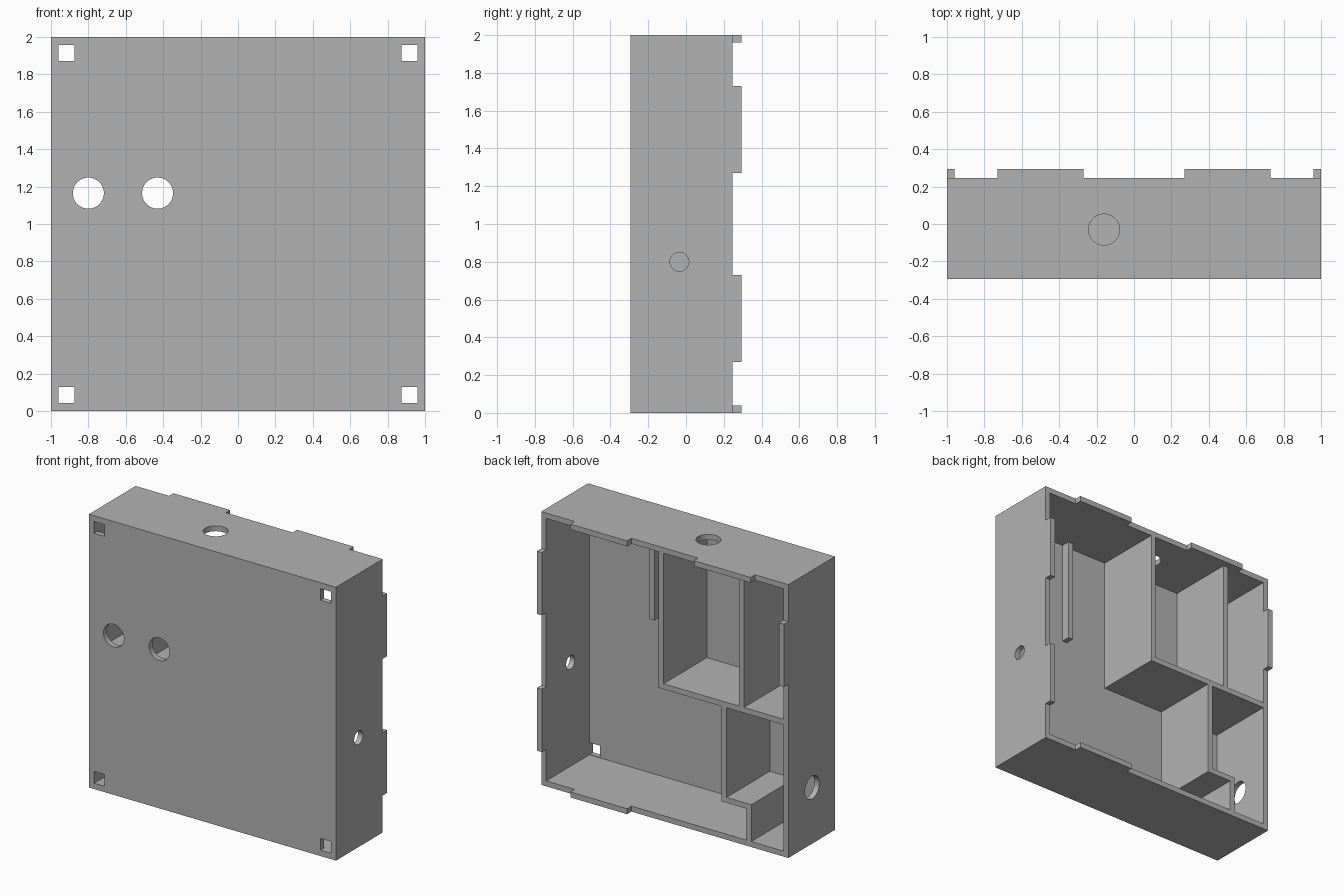
import bpy, bmesh, math
from mathutils import Matrix, Vector

cube = bpy.data.objects.get("Cube")
if cube:
    bpy.data.objects.remove(cube, do_unlink=True)

grey = bpy.data.materials.new("light_grey")
grey.use_nodes = True
grey.diffuse_color = (0.45, 0.45, 0.45, 1)
grey.node_tree.nodes["Principled BSDF"].inputs["Base Color"].default_value = (0.45, 0.45, 0.45, 1)

FRONT, RIM, LIP = -0.295, 0.245, 0.295   # depth of front face, wall rim and tab tips
WALL = 0.04
IN = 1 - WALL                            # inner face of the side walls


def add_box(bm, x0, x1, y0, y1, z0, z1):
    size = Vector((x1 - x0, y1 - y0, z1 - z0))
    mid = Vector((x0 + x1, y0 + y1, z0 + z1)) / 2
    bmesh.ops.create_cube(bm, size=1, matrix=Matrix.Translation(mid) @ Matrix.Diagonal((*size, 1)))


def add_pocket(bm, outline):
    """Extrude an x-z outline from the floor out past the rim."""
    face = bm.faces.new([bm.verts.new((x, FRONT + WALL, z)) for x, z in outline])
    out = bmesh.ops.extrude_face_region(bm, geom=[face])["geom"]
    bmesh.ops.translate(bm, vec=(0, 0.7, 0), verts=[v for v in out if isinstance(v, bmesh.types.BMVert)])


def add_bore(bm, centre, axis, radius):
    turn = Vector((0, 0, 1)).rotation_difference(Vector(axis)).to_matrix().to_4x4()
    bmesh.ops.create_cone(bm, cap_ends=True, segments=48, radius1=radius, radius2=radius,
                          depth=0.16, matrix=Matrix.Translation(centre) @ turn)


def make(name, bm):
    bmesh.ops.recalc_face_normals(bm, faces=bm.faces)
    mesh = bpy.data.meshes.new(name)
    bm.to_mesh(mesh)
    bm.free()
    mesh.materials.append(grey)
    obj = bpy.data.objects.new(name, mesh)
    bpy.context.collection.objects.link(obj)
    return obj


# Solid block of the case
bm = bmesh.new()
add_box(bm, -1, 1, FRONT, RIM, 0, 2)
case = make("case", bm)

# Compartments, leaving the outer walls and dividers
bm = bmesh.new()
add_pocket(bm, [(IN, WALL), (IN, 2 - WALL), (0.05, 2 - WALL), (0.05, 0.965),
                (-0.46, 0.965), (-0.46, 0.27), (-0.66, 0.27), (-0.66, WALL)])
add_pocket(bm, [(-0.50, 0.31), (-0.50, 0.965), (-IN, 0.965), (-IN, WALL), (-0.70, WALL), (-0.70, 0.31)])
for a, b in ((0.01, -0.60), (-0.64, -IN)):
    add_pocket(bm, [(a, 1.005), (a, 2 - WALL), (b, 2 - WALL), (b, 1.005)])
pockets = make("pocket_cutter", bm)

# Closing tabs on the rim and the board rail on the floor
bm = bmesh.new()
for a in (0.27, -0.73):
    add_box(bm, a, a + 0.46, RIM - 0.02, LIP, 2 - WALL, 2)           # top
    add_box(bm, IN, 1, RIM - 0.02, LIP, a + 1, a + 1.46)             # left side
add_box(bm, 0.27, 0.73, RIM - 0.02, LIP, 0, WALL)                    # bottom
add_box(bm, -1, -IN, RIM - 0.02, LIP, 1.27, 1.73)                    # right side
add_box(bm, 0.39, 0.43, FRONT + 0.02, -0.19, 1.2, 1.98)              # rail
extras = make("tabs_and_rail", bm)

# Round ports and square corner holes
bm = bmesh.new()
for x in (-0.80, -0.43):
    add_bore(bm, (x, FRONT, 1.165), (0, 1, 0), 0.083)
add_bore(bm, (-0.16, -0.03, 2), (0, 0, 1), 0.083)
add_bore(bm, (-1, -0.03, 0.41), (1, 0, 0), 0.083)
add_bore(bm, (1, -0.035, 0.80), (1, 0, 0), 0.05)
for sx in (-1, 1):
    for sz in (-1, 1):
        x, z = sx * 0.916, 1 + sz * 0.914
        add_box(bm, x - 0.043, x + 0.043, FRONT - 0.05, FRONT + 0.1, z - 0.043, z + 0.043)
holes = make("hole_cutter", bm)

# Combine the parts into the finished case
bpy.context.view_layer.objects.active = case
for tool, mode in ((pockets, "DIFFERENCE"), (extras, "UNION"), (holes, "DIFFERENCE")):
    tool.hide_render = True
    mod = case.modifiers.new(tool.name, "BOOLEAN")
    mod.operation, mod.solver, mod.object = mode, "EXACT", tool
    bpy.ops.object.modifier_apply(modifier=mod.name)
    bpy.data.objects.remove(tool, do_unlink=True)

case.select_set(True)
bpy.ops.object.shade_smooth_by_angle(angle=math.radians(30))
